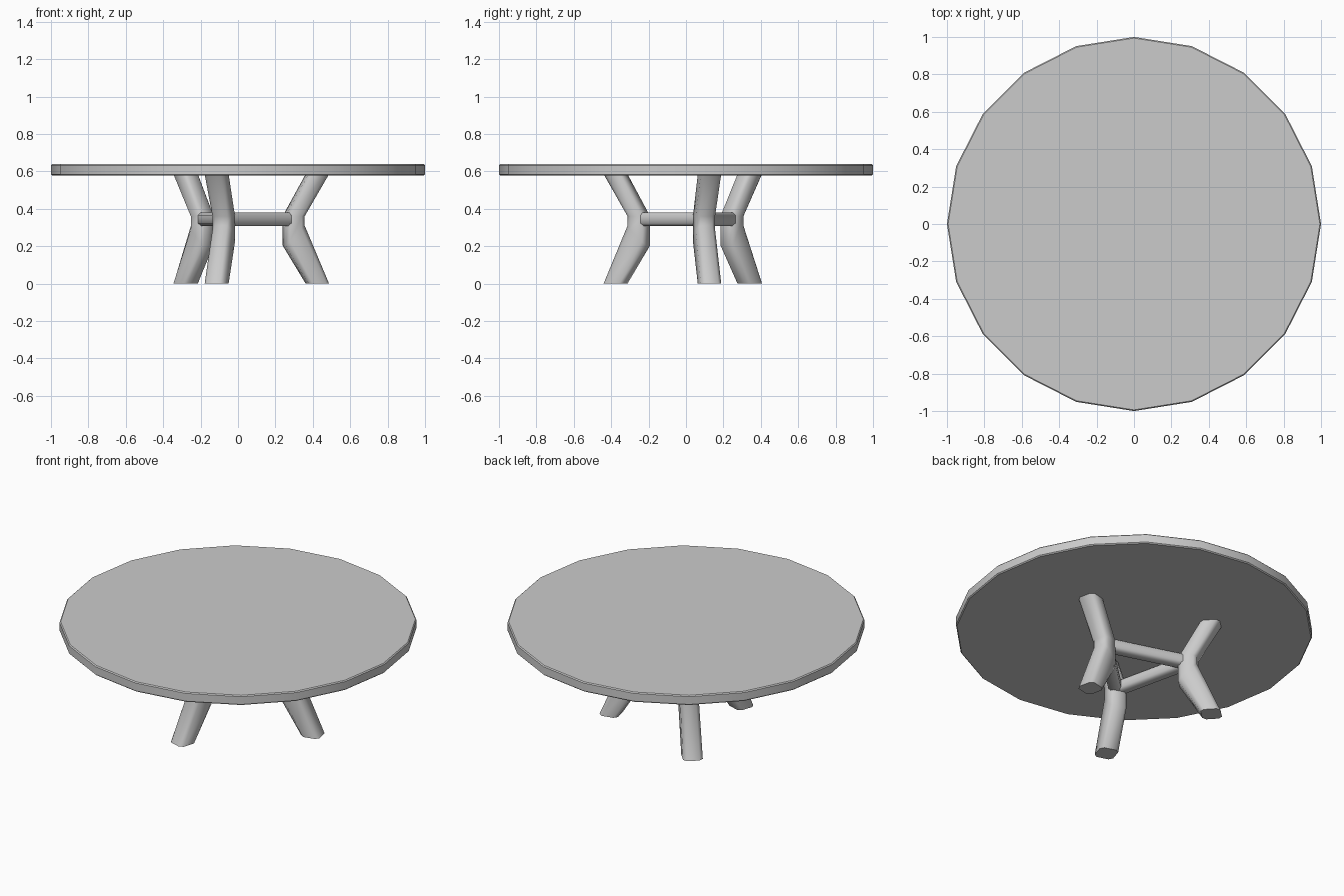
import bpy, bmesh, math
from mathutils import Vector

if "Cube" in bpy.data.objects:
    bpy.data.objects.remove(bpy.data.objects["Cube"])

CENTRE = Vector((0.01, 0.03, 0))           # the base sits slightly off centre
ANGLES = [math.radians(a) for a in (-107, 13, 133)]


def chamfered_square(h, c):
    """Eight points of a square with half width h and corner cut c."""
    k = h - c
    return [(h, -k), (h, k), (k, h), (-k, h), (-h, k), (-h, -k), (-k, -h), (k, -h)]


def loft(name, rings, smooth=50):
    """Skin a list of equal-length point rings and cap both ends."""
    bm = bmesh.new()
    loops = [[bm.verts.new(p) for p in ring] for ring in rings]
    n = len(loops[0])
    for a, b in zip(loops, loops[1:]):
        for i in range(n):
            j = (i + 1) % n
            bm.faces.new((a[i], a[j], b[j], b[i]))
    bm.faces.new(loops[0])
    bm.faces.new(loops[-1])
    bmesh.ops.recalc_face_normals(bm, faces=bm.faces)
    mesh = bpy.data.meshes.new(name)
    bm.to_mesh(mesh)
    bm.free()
    obj = bpy.data.objects.new(name, mesh)
    bpy.context.collection.objects.link(obj)
    bpy.ops.object.select_all(action='DESELECT')
    obj.select_set(True)
    bpy.context.view_layer.objects.active = obj
    bpy.ops.object.shade_smooth_by_angle(angle=math.radians(smooth))
    return obj


# Round top: 20 sides with a fine edge bevel
def circle(r, z):
    return [(r * math.cos(math.tau * i / 20), r * math.sin(math.tau * i / 20), z)
            for i in range(20)]


loft("table_top", [circle(0.994, 0.578), circle(1.0, 0.584),
                   circle(1.0, 0.632), circle(0.994, 0.638)], 30)

# Bent legs: (radius from base centre, height, half width, tilt of the section)
LEG = [(0.425, 0.0, 0.056, 0), (0.295, 0.257, 0.053, 1.0),
       (0.295, 0.36, 0.053, 0), (0.428, 0.59, 0.056, 0)]
for n, a in enumerate(ANGLES):
    out = Vector((math.cos(a), math.sin(a), 0))
    side = Vector((-math.sin(a), math.cos(a), 0))
    rings = [[CENTRE + out * (r + u) + side * v + Vector((0, 0, z + u * tilt))
              for u, v in chamfered_square(h, 0.02)] for r, z, h, tilt in LEG]
    loft(f"leg_{n + 1}", rings)

# Triangle of stretchers joining the leg bends
joints = [CENTRE + Vector((0.29 * math.cos(a), 0.29 * math.sin(a), 0.344)) for a in ANGLES]
for n in range(3):
    p, q = joints[n], joints[(n + 1) % 3]
    side = (q - p).normalized().cross(Vector((0, 0, 1)))
    loft(f"stretcher_{n + 1}",
         [[e + side * u + Vector((0, 0, v)) for u, v in chamfered_square(0.036, 0.014)]
          for e in (p, q)])
